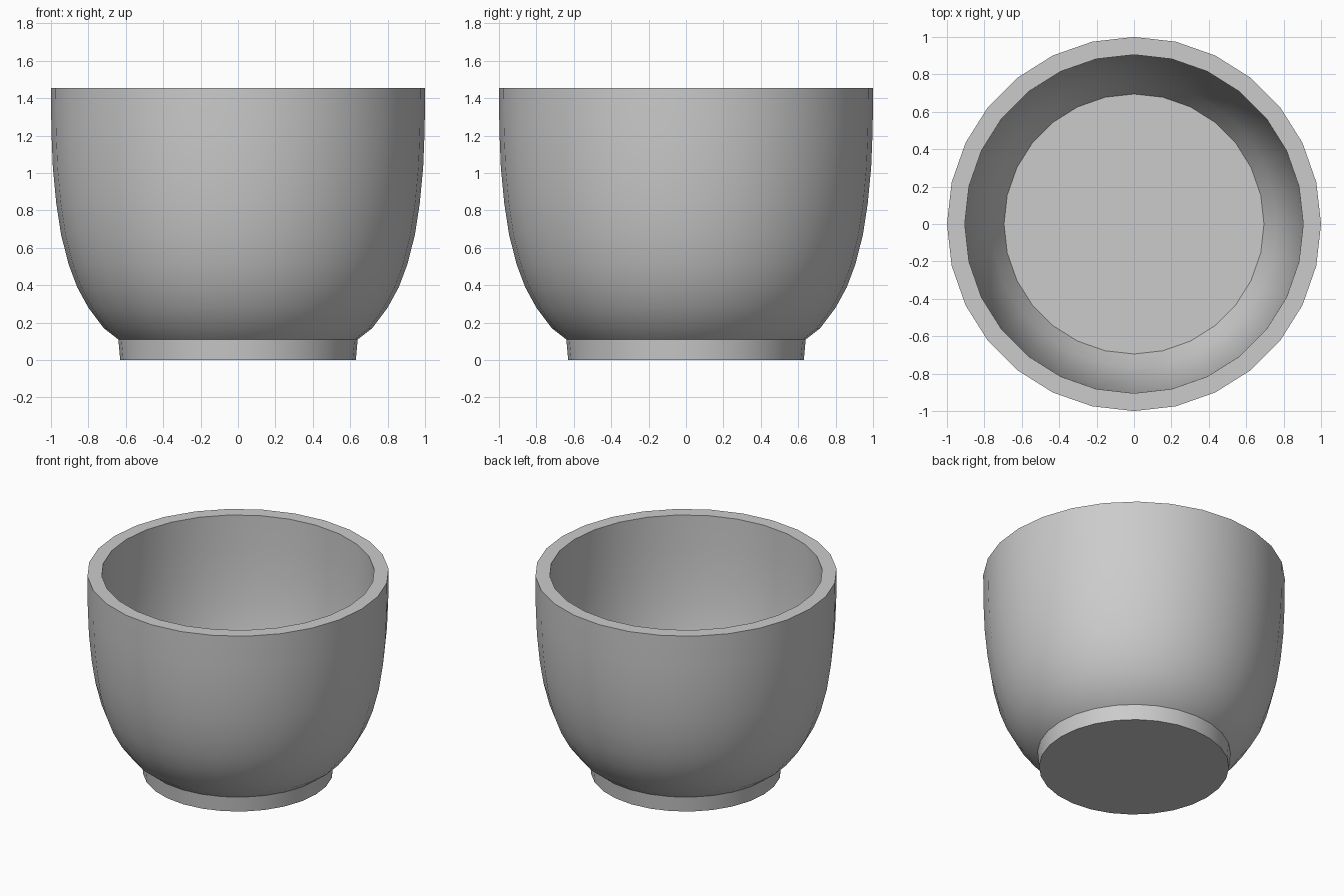
import bpy, bmesh
from math import cos, sin, pi, radians

if "Cube" in bpy.data.objects:
    bpy.data.objects.remove(bpy.data.objects["Cube"])

SIDES = 28

# Cross-section (radius, height): foot, outer wall, rim, inner wall, floor
profile = [
    (0.63, 0.0), (0.64, 0.11),
    (0.717, 0.17), (0.80, 0.28), (0.86, 0.39), (0.905, 0.51), (0.946, 0.67),
    (0.972, 0.84), (0.99, 1.03), (0.998, 1.23), (1.0, 1.455),
    (0.905, 1.455), (0.902, 1.23), (0.893, 1.03), (0.876, 0.84),
    (0.85, 0.67), (0.815, 0.52), (0.765, 0.39), (0.695, 0.27),
]

# Spin the profile into rings and close the bottom and the floor
bm = bmesh.new()
rings = [[bm.verts.new((r * cos(2 * pi * i / SIDES), r * sin(2 * pi * i / SIDES), z))
          for i in range(SIDES)] for r, z in profile]
for low, high in zip(rings, rings[1:]):
    for i in range(SIDES):
        j = (i + 1) % SIDES
        bm.faces.new((low[i], low[j], high[j], high[i]))
bm.faces.new(rings[0][::-1])
bm.faces.new(rings[-1])

mesh = bpy.data.meshes.new("cup")
bm.to_mesh(mesh)
bm.free()
cup = bpy.data.objects.new("cup", mesh)
bpy.context.collection.objects.link(cup)

# Smooth walls with crisp rim, foot and floor edges
bpy.context.view_layer.objects.active = cup
cup.select_set(True)
bpy.ops.object.shade_smooth_by_angle(angle=radians(30))
